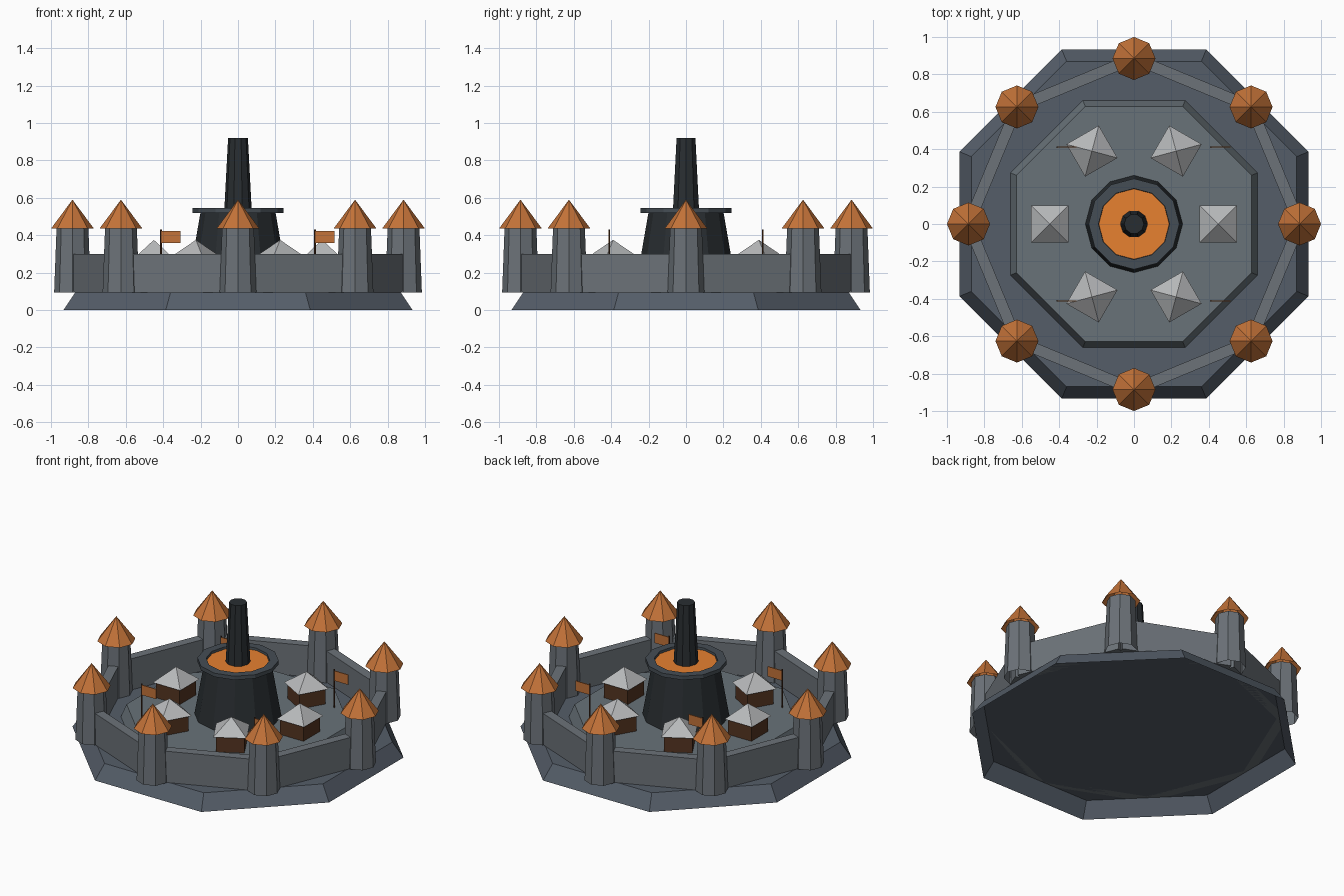
import bpy, bmesh
from math import sin, cos, pi, radians
from mathutils import Matrix

if "Cube" in bpy.data.objects:
    bpy.data.objects.remove(bpy.data.objects["Cube"])


def material(name, r, g, b):
    m = bpy.data.materials.new(name)
    m.diffuse_color = (r, g, b, 1)
    m.use_nodes = True
    m.node_tree.nodes["Principled BSDF"].inputs["Base Color"].default_value = m.diffuse_color
    return m


SLATE = material("slate", 0.09, 0.11, 0.14)
STONE = material("stone", 0.15, 0.17, 0.19)
PAVING = material("paving", 0.14, 0.17, 0.19)
IRON = material("iron", 0.022, 0.027, 0.031)
RIM = material("rim_metal", 0.06, 0.075, 0.09)
COPPER = material("copper", 0.55, 0.17, 0.04)
EMBER = material("ember", 0.8, 0.22, 0.03)
WOOD = material("wood", 0.09, 0.035, 0.015)
TIN = material("tin", 0.48, 0.49, 0.5)


def finish(name, bm, mat, matrix):
    me = bpy.data.meshes.new(name)
    bm.to_mesh(me)
    bm.free()
    me.materials.append(mat)
    ob = bpy.data.objects.new(name, me)
    ob.matrix_world = matrix
    bpy.context.collection.objects.link(ob)
    return ob


def place(x=0, y=0, z=0, turn=0):
    return Matrix.Translation((x, y, z)) @ Matrix.Rotation(turn, 4, 'Z')


def lathe(name, profile, sides, mat, matrix=None, turn=0, cap=True):
    """Flat-sided turned form; profile runs bottom to top as (radius, z)."""
    bm = bmesh.new()
    rings = []
    for r, z in profile:
        if r == 0:
            rings.append([bm.verts.new((0, 0, z))] * sides)
        else:
            rings.append([bm.verts.new((r * cos(turn + 2 * pi * i / sides),
                                        r * sin(turn + 2 * pi * i / sides), z))
                          for i in range(sides)])
    for a, b in zip(rings, rings[1:]):
        for i in range(sides):
            j = (i + 1) % sides
            quad = [a[i], a[j], b[j], b[i]]
            bm.faces.new(list(dict.fromkeys(quad)))
    if cap and profile[-1][0] > 0:
        bm.faces.new(rings[-1])
    return finish(name, bm, mat, matrix or Matrix())


def box(name, size, mat, matrix):
    bm = bmesh.new()
    bmesh.ops.create_cube(bm, size=1)
    bmesh.ops.scale(bm, vec=size, verts=bm.verts)
    return finish(name, bm, mat, matrix)


EIGHTH = pi / 8
FLAT = cos(EIGHTH)
FLOOR, YARD = 0.095, 0.18

# Ground plinth (open underneath) and raised courtyard
lathe("plinth", [(0.933 / FLAT, 0), (0.87 / FLAT, FLOOR)], 8, SLATE, turn=EIGHTH)
lathe("courtyard", [(0.66 / FLAT, FLOOR), (0.628 / FLAT, YARD)], 8, PAVING, turn=EIGHTH)

# Ring of towers joined by curtain walls
R = 0.885
for k in range(8):
    a = k * pi / 4
    at = place(R * cos(a), R * sin(a), 0, a)
    lathe("tower", [(0.098, FLOOR), (0.085, 0.44)], 8, STONE, at)
    lathe("tower_roof", [(0.115, 0.435), (0, 0.59)], 8, COPPER, at)
    m = a + EIGHTH
    box("curtain_wall", (0.06, 2 * R * sin(EIGHTH), 0.205), STONE,
        place(R * FLAT * cos(m), R * FLAT * sin(m), FLOOR + 0.1025, m))

# Central furnace: body, rim, glowing top and chimney
lathe("furnace_body", [(0.26, YARD), (0.20, 0.525)], 12, IRON, cap=False)
lathe("furnace_rim", [(0.20, 0.52), (0.243, 0.52), (0.243, 0.545),
                      (0.19, 0.545), (0.188, 0.528)], 12, RIM, cap=False)
lathe("glowing_top", [(0.195, 0.525), (0.19, 0.53)], 12, EMBER)
lathe("chimney", [(0.074, 0.52), (0.053, 0.92)], 10, IRON)

# Six huts facing the furnace
for k in range(6):
    a = k * pi / 3
    x, y = 0.45 * cos(a), 0.45 * sin(a)
    box("hut", (0.17, 0.17, 0.11), WOOD, place(x, y, YARD + 0.055, a))
    lathe("hut_roof", [(0.1 * 2 ** 0.5, 0.282), (0, 0.375)], 4, TIN,
          place(x, y, 0, a), turn=pi / 4)

# Four flags, all blowing to the right
for sx in (-1, 1):
    for sy in (-1, 1):
        x, y = 0.411 * sx, 0.411 * sy
        lathe("flag_pole", [(0.005, YARD), (0.005, 0.43)], 6, WOOD, place(x, y))
        box("flag", (0.104, 0.006, 0.065), COPPER, place(x + 0.052, y, 0.39))
